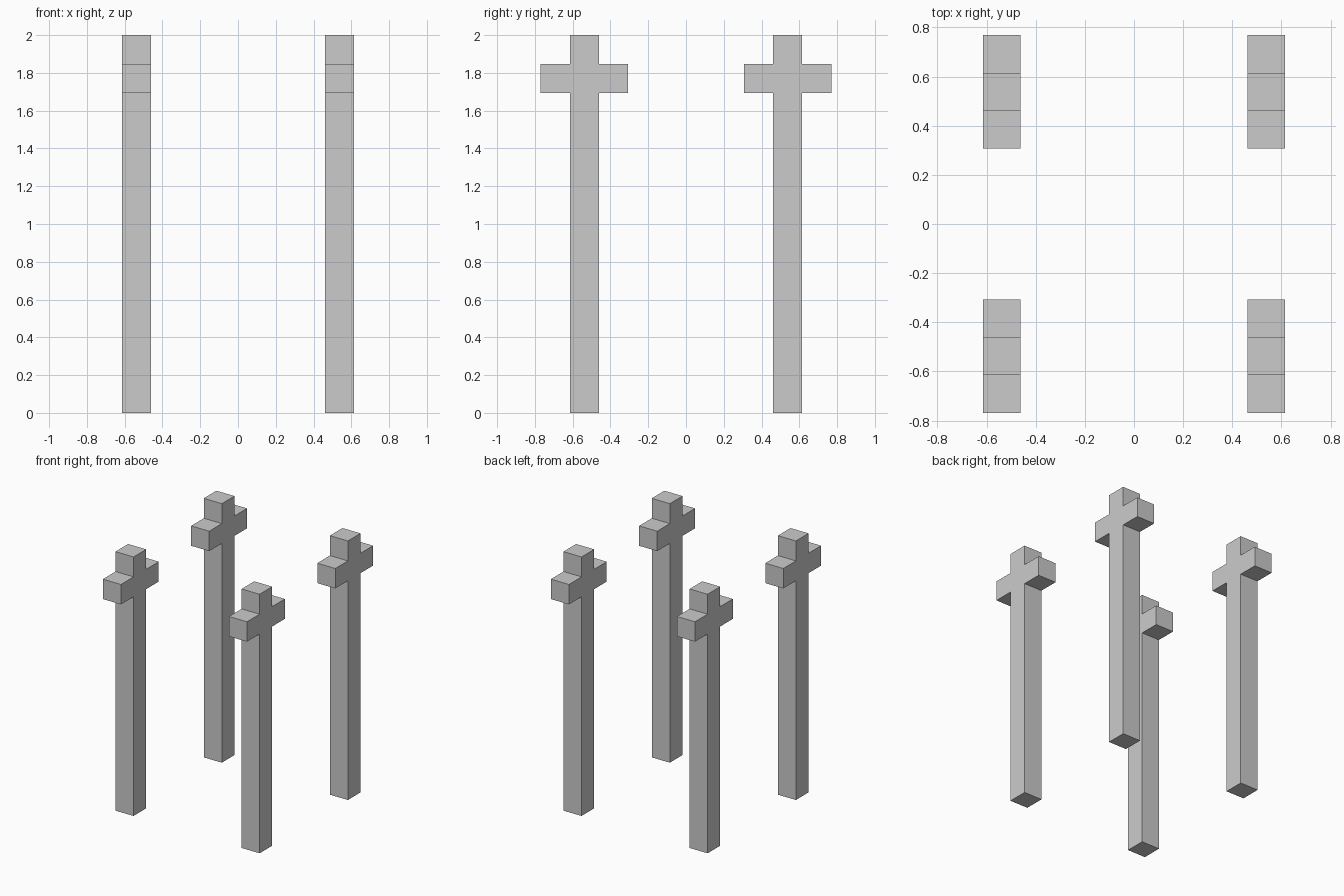
import bpy, bmesh

if "Cube" in bpy.data.objects:
    bpy.data.objects.remove(bpy.data.objects["Cube"])

U = 2 / 13  # post thickness; every dimension is a multiple of it


def cross_post(name, x, y):
    """Square post with a short crossbar, extruded from its side outline."""
    half = [(0.5, 0), (0.5, 11), (1.5, 11), (1.5, 12), (0.5, 12), (0.5, 13)]
    outline = half + [(-a, z) for a, z in reversed(half)]
    bm = bmesh.new()
    face = bm.faces.new([bm.verts.new((-U / 2, a * U, z * U)) for a, z in outline])
    ext = bmesh.ops.extrude_face_region(bm, geom=[face], use_keep_orig=True)
    verts = [g for g in ext["geom"] if isinstance(g, bmesh.types.BMVert)]
    bmesh.ops.translate(bm, verts=verts, vec=(U, 0, 0))
    bmesh.ops.recalc_face_normals(bm, faces=bm.faces[:])
    mesh = bpy.data.meshes.new(name)
    bm.to_mesh(mesh)
    bm.free()
    obj = bpy.data.objects.new(name, mesh)
    obj.location = (x, y, 0)
    bpy.context.collection.objects.link(obj)


# Four posts at the corners of a square
for side, sx in (("left", -1), ("right", 1)):
    for end, sy in (("front", -1), ("back", 1)):
        cross_post(f"{end}_{side}_cross_post", sx * 3.5 * U, sy * 3.5 * U)
